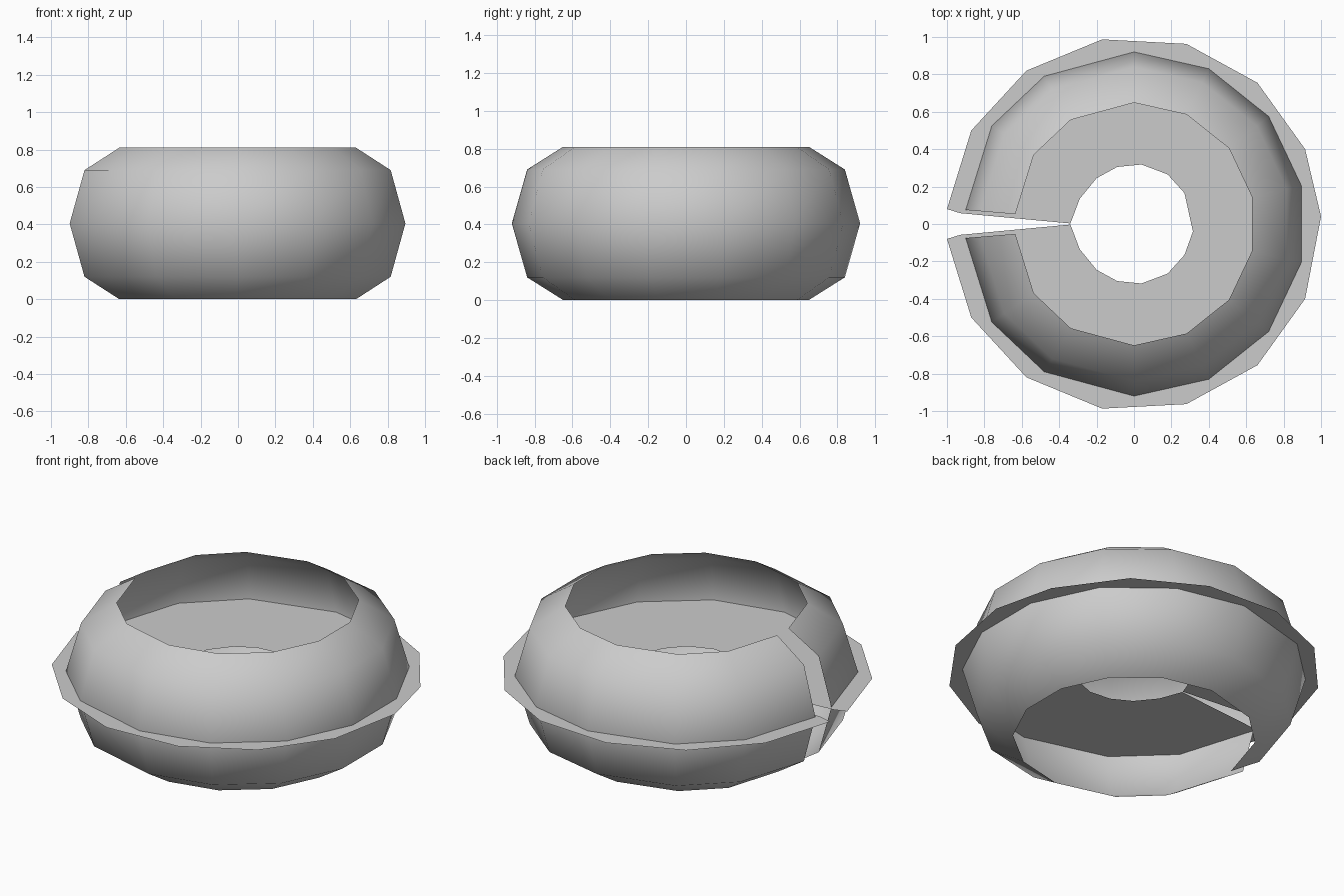
import bpy
import bmesh
from mathutils import Vector

cube = bpy.data.objects.get("Cube")
if cube:
    bpy.data.objects.remove(cube, do_unlink=True)

grey = bpy.data.materials.new("light_grey")
grey.use_nodes = True
COLOUR = (0.6, 0.6, 0.6, 1)
grey.diffuse_color = COLOUR
grey.node_tree.nodes["Principled BSDF"].inputs["Base Color"].default_value = COLOUR

MID = 0.405


def add_object(name, bm):
    mesh = bpy.data.meshes.new(name)
    bm.to_mesh(mesh)
    bm.free()
    mesh.materials.append(grey)
    obj = bpy.data.objects.new(name, mesh)
    bpy.context.scene.collection.objects.link(obj)
    return obj


def mirrored(half):
    """Continue an outline across y = 0, back to the slit."""
    return half + [(x, -y) for x, y in reversed(half)]


# Open barrel shell: a split outline scaled at each height
outline = mirrored([(-0.90, 0.075), (-0.76, 0.525), (-0.48, 0.79), (0, 0.92),
                    (0.40, 0.83), (0.72, 0.575), (0.895, 0.205)])
levels = [(0, 0.705), (0.12, 0.912), (MID, 1), (0.69, 0.912), (0.81, 0.705)]
bm = bmesh.new()
rings = [[bm.verts.new((x * s, y * s, z)) for x, y in outline] for z, s in levels]
for low, high in zip(rings, rings[1:]):
    for i in range(len(outline) - 1):
        bm.faces.new((low[i + 1], low[i], high[i], high[i + 1]))
for face in bm.faces:
    face.smooth = True
add_object("split_barrel_shell", bm)

# Flat split washer through the middle of the shell
outer = mirrored([(-0.93, 0.058), (-1, 0.08), (-0.87, 0.5), (-0.575, 0.82),
                  (-0.17, 0.987), (0.28, 0.963), (0.66, 0.755), (0.915, 0.4)])
outer.insert(len(outer) // 2, (1, 0.04))
inner = mirrored([(-0.34, 0.003), (-0.29, 0.135), (-0.20, 0.245), (-0.09, 0.305),
                  (0.04, 0.318), (0.18, 0.265), (0.27, 0.165)])
inner.insert(len(inner) // 2, (0.315, -0.04))
bm = bmesh.new()
loop = [bm.verts.new((x, y, MID)) for x, y in outer + inner[::-1]]
washer = bm.faces.new(loop)
washer.normal_update()
if washer.normal.dot(Vector((0, 0, 1))) < 0:
    washer.normal_flip()
bmesh.ops.triangulate(bm, faces=[washer], ngon_method='EAR_CLIP')
add_object("split_washer", bm)
